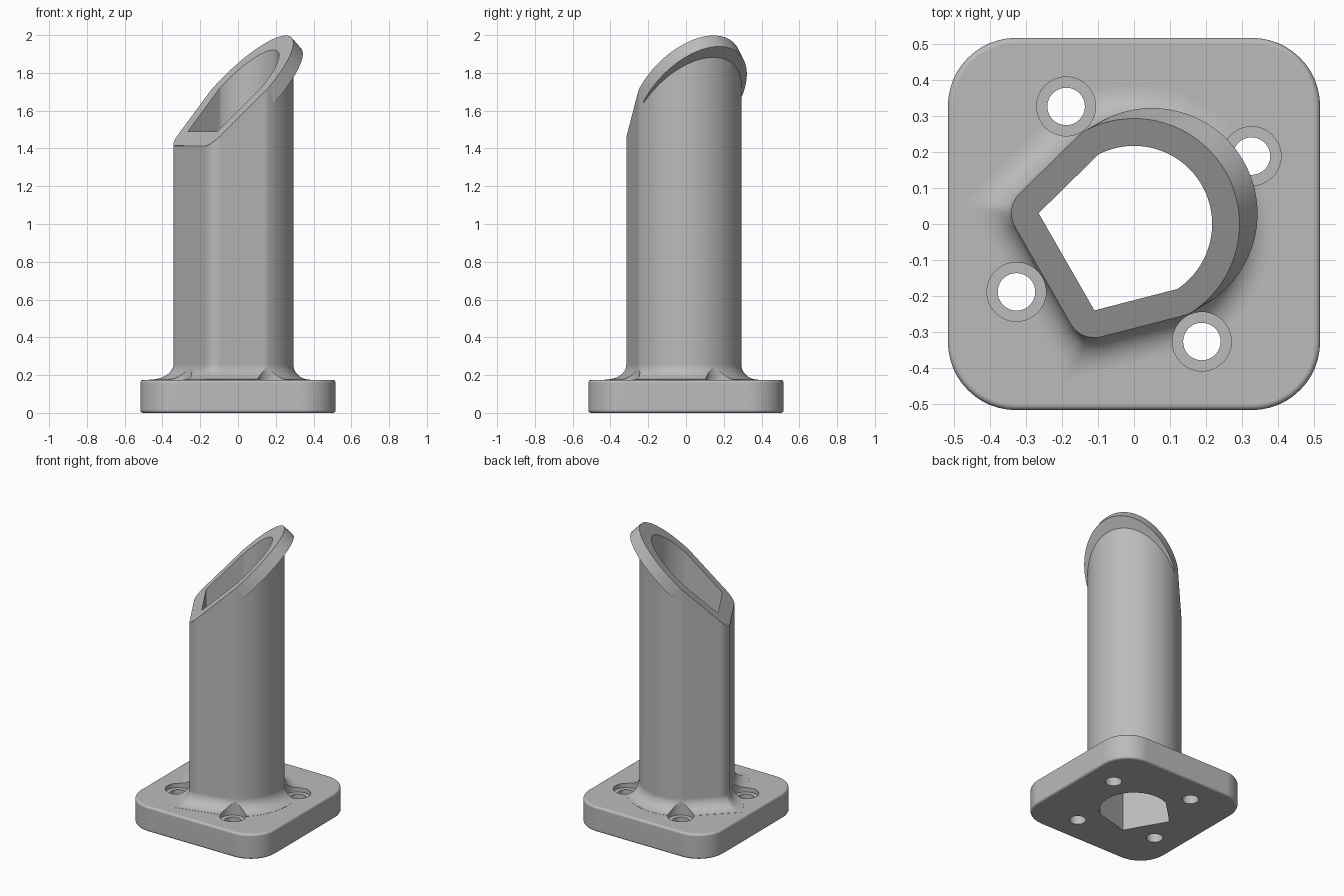
import bpy, bmesh, math
from mathutils import Vector

if "Cube" in bpy.data.objects:
    bpy.data.objects.remove(bpy.data.objects["Cube"])

grey = bpy.data.materials.new("plain_grey")
grey.use_nodes = True
colour = (0.5, 0.5, 0.5, 1)
grey.diffuse_color = colour
grey.node_tree.nodes["Principled BSDF"].inputs["Base Color"].default_value = colour

BORE, WALL, PLATE = 0.217, 0.076, 0.175
AXIS = Vector((math.cos(math.radians(30)), math.sin(math.radians(30)), 0))


def polar(r, deg):
    a = math.radians(deg)
    return Vector((r * math.cos(a), r * math.sin(a), 0))


# Bore outline: (point, normal angle, angle from nearest edge normal)
START, END = -56.3, 117
outline = []
for i in range(49):
    a = START + (END - START) * i / 48
    outline.append((polar(BORE, a), a, 0))
corners = [(polar(BORE, END), END, 135), (Vector((-0.265, 0.03, 0)), 135, 210),
           (Vector((-0.11, -0.24, 0)), 210, 285),
           (polar(BORE, START), 285, 360 + START)]
for p, a0, a1 in corners:
    for i in range(11):
        a = a0 + (a1 - a0) * i / 10
        outline.append((p, a, min(a - a0, a1 - a)))


def ring(offset, z=0, mitre=0):
    """Outline grown by offset; mitre blends round corners to sharp ones."""
    pts = []
    for p, a, near in outline:
        grow = 1 + mitre * (1 / math.cos(math.radians(near)) - 1)
        pts.append(p + polar(offset * grow, a) + Vector((0, 0, z)))
    return pts


def slant(points, drop=0):
    """Raise a flat ring onto the slanted mouth plane."""
    return [Vector((p.x, p.y, 1.705 + p.dot(AXIS) - drop)) for p in points]


def make_object(name, bm):
    bmesh.ops.remove_doubles(bm, verts=bm.verts, dist=1e-5)
    bmesh.ops.recalc_face_normals(bm, faces=bm.faces)
    mesh = bpy.data.meshes.new(name)
    bm.to_mesh(mesh)
    bm.free()
    mesh.materials.append(grey)
    ob = bpy.data.objects.new(name, mesh)
    bpy.context.collection.objects.link(ob)
    return ob


def loft(name, rings):
    bm = bmesh.new()
    rows = [[bm.verts.new(p) for p in r] for r in rings]
    n = len(rows[0])
    for lo, hi in zip(rows, rows[1:]):
        for i in range(n):
            j = (i + 1) % n
            bm.faces.new((lo[i], lo[j], hi[j], hi[i]))
    bm.faces.new(rows[0][::-1])
    bm.faces.new(rows[-1])
    return make_object(name, bm)


def cylinder(name, centre, radius, z0, z1):
    circle = [centre + polar(radius, i * 7.5) for i in range(48)]
    return loft(name, [[p + Vector((0, 0, z)) for p in circle] for z in (z0, z1)])


def combine(target, other, operation):
    mod = target.modifiers.new(operation, 'BOOLEAN')
    mod.operation, mod.solver, mod.object = operation, 'EXACT', other
    bpy.context.view_layer.objects.active = target
    bpy.ops.object.modifier_apply(modifier=mod.name)
    bpy.data.objects.remove(other)


# Base plate with rounded corners and softened rims
bm = bmesh.new()
bmesh.ops.create_cube(bm, size=1)
for v in bm.verts:
    v.co = Vector((v.co.x * 1.034, v.co.y * 1.034, (v.co.z + 0.5) * PLATE))
upright = [e for e in bm.edges if abs(e.verts[0].co.z - e.verts[1].co.z) > 0.1]
bmesh.ops.bevel(bm, geom=upright, offset=0.19, segments=12, profile=0.5, affect='EDGES')
rims = [e for e in bm.edges if abs(e.verts[0].co.z - e.verts[1].co.z) < 0.01]
bmesh.ops.bevel(bm, geom=rims, offset=0.016, segments=4, profile=0.5, affect='EDGES')
body = make_object("flanged_tube", bm)

# Tube wall: foot fillet with mitred corners, then straight up to the mouth
rings = [ring(0.165, 0.12, 1)]
STEPS = 10
for i in range(STEPS + 1):
    t = math.pi / 2 * i / STEPS
    rings.append(ring(0.165 - (0.165 - WALL) * math.sin(t),
                      0.256 - 0.08 * math.cos(t), 1 - i / STEPS))
rings.append(slant(ring(WALL), 0.002))
combine(body, loft("tube_wall", rings), 'UNION')

# Overhanging lip: mouth outline pushed back square to the slanted plane
mouth = slant(ring(WALL))
back = (AXIS - Vector((0, 0, 1))) * 0.058
combine(body, loft("mouth_lip", [[p + back for p in mouth], mouth]), 'UNION')

# Bore through the whole part
combine(body, loft("bore_cutter", [ring(0, -0.2), ring(0, 2.3)]), 'DIFFERENCE')

# Four counterbored screw holes
for k in range(4):
    c = polar(0.377, 30 + 90 * k)
    combine(body, cylinder("head_cutter", c, 0.082, 0.145, 0.4), 'DIFFERENCE')
    combine(body, cylinder("screw_cutter", c, 0.052, -0.1, 0.3), 'DIFFERENCE')

# Smooth shading with crisp edges
bpy.ops.object.select_all(action='DESELECT')
body.select_set(True)
bpy.context.view_layer.objects.active = body
bpy.ops.object.shade_smooth_by_angle(angle=math.radians(30))
weighted = body.modifiers.new("weighted_normals", 'WEIGHTED_NORMAL')
weighted.keep_sharp = True
